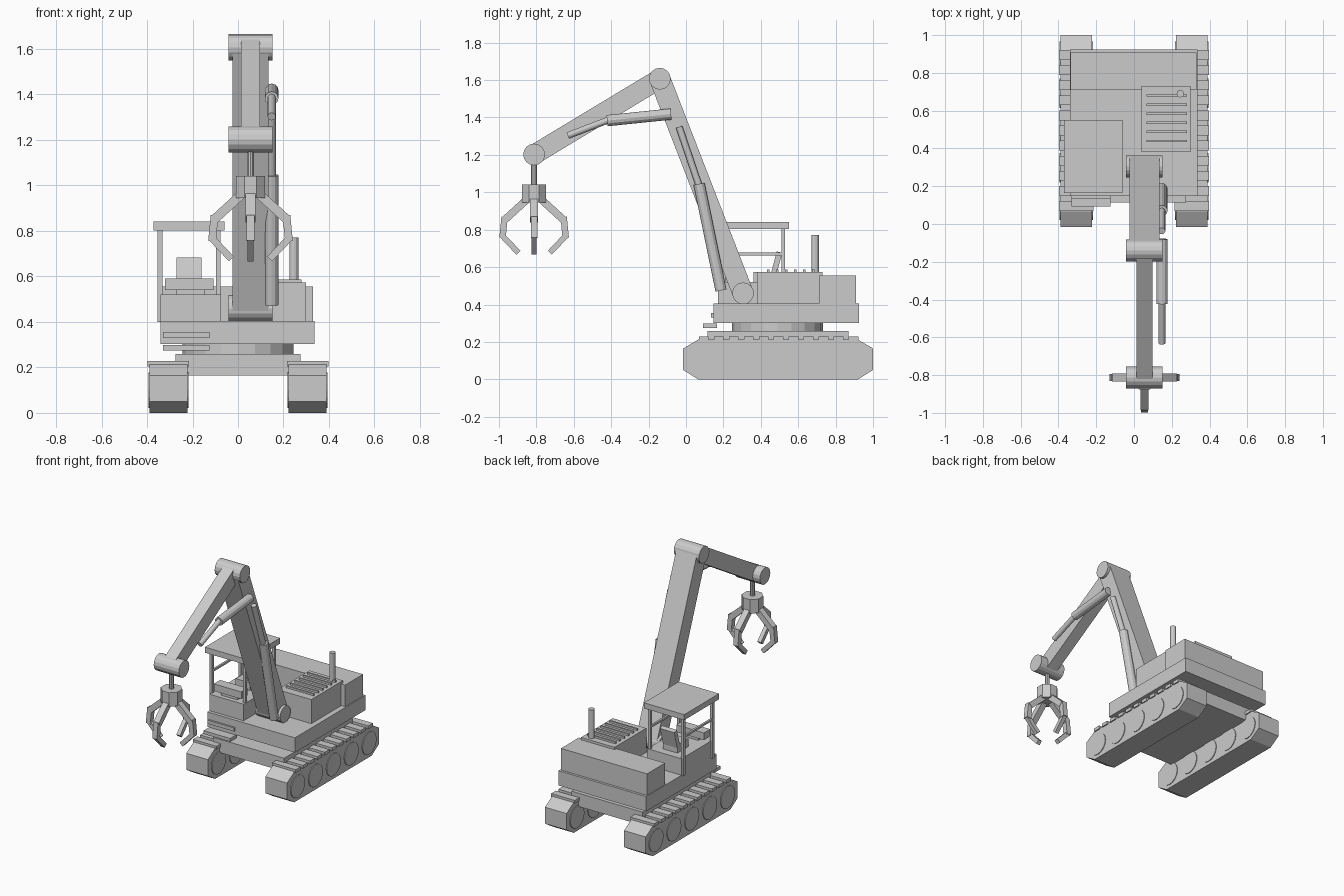
import bpy, bmesh, math
from mathutils import Vector, Matrix

if "Cube" in bpy.data.objects:
    bpy.data.objects.remove(bpy.data.objects["Cube"])


def finish(bm, name):
    bmesh.ops.recalc_face_normals(bm, faces=bm.faces)
    me = bpy.data.meshes.new(name)
    bm.to_mesh(me)
    bm.free()
    ob = bpy.data.objects.new(name, me)
    bpy.context.collection.objects.link(ob)
    return ob


def box(name, x0, x1, y0, y1, z0, z1):
    bm = bmesh.new()
    m = Matrix.Translation(((x0 + x1) / 2, (y0 + y1) / 2, (z0 + z1) / 2))
    bmesh.ops.create_cube(bm, size=1, matrix=m @ Matrix.Diagonal((x1 - x0, y1 - y0, z1 - z0, 1)))
    return finish(bm, name)


def rod(name, a, b, r, sides=16, turn=0):
    a, b = Vector(a), Vector(b)
    d = b - a
    bm = bmesh.new()
    m = Matrix.Translation((a + b) / 2) @ d.to_track_quat('Z', 'Y').to_matrix().to_4x4()
    bmesh.ops.create_cone(bm, cap_ends=True, segments=sides, radius1=r, radius2=r,
                          depth=d.length, matrix=m @ Matrix.Rotation(turn, 4, 'Z'))
    return finish(bm, name)


def beam(name, a, b, wide, thick, side):
    """Rectangular bar from a to b; 'side' is the direction its width runs in."""
    a, b, x = Vector(a), Vector(b), Vector(side).normalized()
    z = (b - a).normalized()
    y = z.cross(x)
    m = Matrix((x, y, z)).transposed().to_4x4()
    m.translation = (a + b) / 2
    bm = bmesh.new()
    bmesh.ops.create_cube(bm, size=1, matrix=m @ Matrix.Diagonal((wide, thick, (b - a).length, 1)))
    return finish(bm, name)


def extrude_x(name, profile, x0, x1):
    bm = bmesh.new()
    f = bm.faces.new([bm.verts.new((x0, y, z)) for y, z in profile])
    r = bmesh.ops.extrude_face_region(bm, geom=[f])
    bmesh.ops.translate(bm, vec=(x1 - x0, 0, 0),
                        verts=[v for v in r['geom'] if isinstance(v, bmesh.types.BMVert)])
    return finish(bm, name)


# Crawler tracks with pads and road wheels
track = [(-0.015, 0.165), (0.065, 0.212), (0.92, 0.212), (1.0, 0.165),
         (1.0, 0.05), (0.92, 0), (0.065, 0), (-0.015, 0.05)]
for side, s in (("left", -1), ("right", 1)):
    extrude_x(f"{side}_track", track, s * 0.222, s * 0.389)
    for i in range(11):
        y = 0.095 + i * 0.08
        x = sorted((s * 0.215, s * 0.397))
        box(f"{side}_track_pad_{i}", *x, y - 0.026, y + 0.026, 0.205, 0.228)
    for i in range(5):
        y = 0.1 + i * 0.197
        rod(f"{side}_wheel_{i}", (s * 0.217, y, 0.1), (s * 0.394, y, 0.1), 0.078)

# Undercarriage, slew ring and deck
box("undercarriage", -0.275, 0.275, 0.115, 0.87, 0.165, 0.258)
rod("slew_ring", (0, 0.49, 0.25), (0, 0.49, 0.31), 0.243, 20)
box("deck", -0.34, 0.337, 0.147, 0.925, 0.302, 0.405)
box("lower_step", -0.33, -0.125, 0.092, 0.165, 0.275, 0.298)
box("upper_step", -0.33, -0.125, 0.135, 0.16, 0.33, 0.355)

# Engine housing, slats, exhaust and counterweight
box("counterweight", -0.335, 0.33, 0.71, 0.908, 0.4, 0.556)
box("engine_housing", 0.04, 0.3, 0.38, 0.73, 0.4, 0.573)
for i in range(6):
    y = 0.44 + i * 0.048
    box(f"vent_slat_{i}", 0.065, 0.28, y - 0.006, y + 0.006, 0.57, 0.586)
rod("exhaust_pipe", (0.246, 0.69, 0.55), (0.246, 0.69, 0.772), 0.02, 12)

# Cab
box("cab_base", -0.34, -0.075, 0.17, 0.535, 0.4, 0.52)
box("cab_roof", -0.371, -0.06, 0.165, 0.55, 0.803, 0.842)
for nx, x in (("left", -0.343), ("right", -0.086)):
    for ny, y in (("front", 0.2), ("back", 0.52)):
        box(f"cab_post_{ny}_{nx}", x - 0.01, x + 0.01, y - 0.01, y + 0.01, 0.4, 0.81)
    box(f"cab_rail_{nx}", x - 0.007, x + 0.007, 0.2, 0.52, 0.663, 0.677)
box("control_console", -0.32, -0.107, 0.19, 0.26, 0.54, 0.59)
box("console_base", -0.27, -0.145, 0.2, 0.25, 0.51, 0.545)
box("seat", -0.27, -0.16, 0.36, 0.48, 0.515, 0.575)
beam("seat_back", (-0.215, 0.468, 0.56), (-0.215, 0.5, 0.68), 0.11, 0.03, (1, 0, 0))

# Boom and arm with pivot drums
CX = 0.055
pivots = {"boom_pivot": (0.305, 0.46), "elbow_pivot": (-0.14, 1.607), "wrist_pivot": (-0.812, 1.202)}
for name, (y, z) in pivots.items():
    rod(name, (CX - 0.097, y, z), (CX + 0.097, y, z), 0.058)
p = [(CX, *v) for v in pivots.values()]
beam("boom", p[0], p[1], 0.158, 0.112, (1, 0, 0))
beam("arm", p[1], p[2], 0.084, 0.106, (1, 0, 0))

# Hydraulic rams
HX = 0.148
rod("boom_ram_barrel", (HX, 0.187, 0.475), (HX, 0.07, 1.045), 0.03, 12)
rod("boom_ram_rod", (HX, 0.075, 1.02), (HX, -0.037, 1.35), 0.018, 12)
rod("arm_ram_barrel", (HX, -0.08, 1.418), (HX, -0.422, 1.383), 0.03, 12)
rod("arm_ram_rod", (HX, -0.4, 1.392), (HX, -0.632, 1.303), 0.018, 12)

# Grapple: stem, hub and four jointed claws
GY = -0.812
rod("grapple_stem", (CX, GY, 1.2), (CX, GY, 1.03), 0.016, 10)
rod("grapple_hub", (CX, GY, 0.945), (CX, GY, 1.042), 0.07, 8, math.pi / 8)
segments = [("upper", (0.04, 0.96), (0.158, 0.852), 0.042, 0.04),
            ("middle", (0.158, 0.868), (0.169, 0.757), 0.036, 0.034),
            ("tip", (0.174, 0.772), (0.084, 0.677), 0.028, 0.03)]
for i in range(4):
    d = Vector((math.cos(i * math.pi / 2), math.sin(i * math.pi / 2), 0))
    for part, (r0, z0), (r1, z1), w, t in segments:
        beam(f"claw_{i}_{part}", Vector((CX, GY, z0)) + d * r0,
             Vector((CX, GY, z1)) + d * r1, w, t, (-d.y, d.x, 0))
